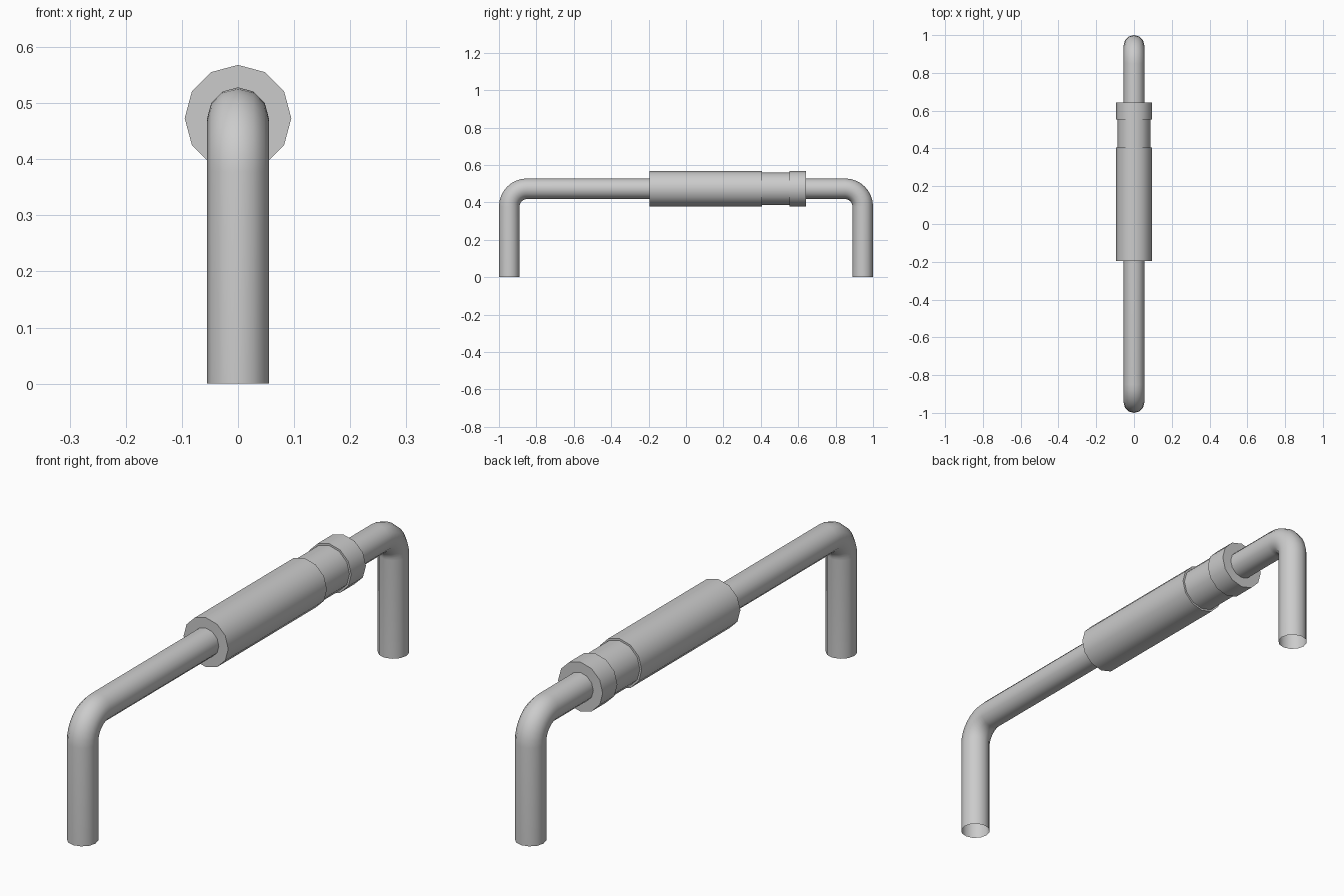
import bpy, bmesh
from math import sin, cos, pi, radians

if "Cube" in bpy.data.objects:
    bpy.data.objects.remove(bpy.data.objects["Cube"])

SIDES = 12
R_PIPE, AXIS_Z, LEG_Y, R_BEND = 0.055, 0.473, 0.945, 0.095


def sweep(name, path, caps):
    """Sweep a 12-sided section along (y, z, normal angle, radius) stations."""
    bm = bmesh.new()
    rings = []
    for y, z, n, r in path:
        rings.append([bm.verts.new((r * cos(2 * pi * i / SIDES),
                                    y + r * sin(2 * pi * i / SIDES) * cos(n),
                                    z + r * sin(2 * pi * i / SIDES) * sin(n)))
                      for i in range(SIDES)])
    for a, b in zip(rings, rings[1:]):
        for i in range(SIDES):
            j = (i + 1) % SIDES
            bm.faces.new((a[i], b[i], b[j], a[j]))
    if caps:
        bm.faces.new(rings[0])
        bm.faces.new(rings[-1][::-1])
    bmesh.ops.recalc_face_normals(bm, faces=bm.faces)
    mesh = bpy.data.meshes.new(name)
    bm.to_mesh(mesh)
    bm.free()
    obj = bpy.data.objects.new(name, mesh)
    bpy.context.collection.objects.link(obj)
    bpy.ops.object.select_all(action='DESELECT')
    obj.select_set(True)
    bpy.context.view_layer.objects.active = obj
    bpy.ops.object.shade_smooth_by_angle(angle=radians(40))
    return obj


# Bent pipe with two legs, open at the feet
STEPS = 8
half = [(-LEG_Y, 0, pi, R_PIPE)]
for k in range(STEPS + 1):
    n = pi - pi / 2 * k / STEPS
    half.append((-LEG_Y + R_BEND + R_BEND * cos(n),
                 AXIS_Z - R_BEND + R_BEND * sin(n), n, R_PIPE))
other = [(-y, z, pi - n, r) for y, z, n, r in reversed(half)]
sweep("bent_pipe", half + other, caps=False)

# Grip sleeve, narrower neck and end collar around the bar
for name, y0, y1, r in (("grip_sleeve", -0.195, 0.405, 0.095),
                        ("grip_neck", 0.405, 0.553, 0.0875),
                        ("end_collar", 0.553, 0.642, 0.095)):
    sweep(name, [(y, AXIS_Z, pi / 2, r) for y in (y0, y1)], caps=True)
